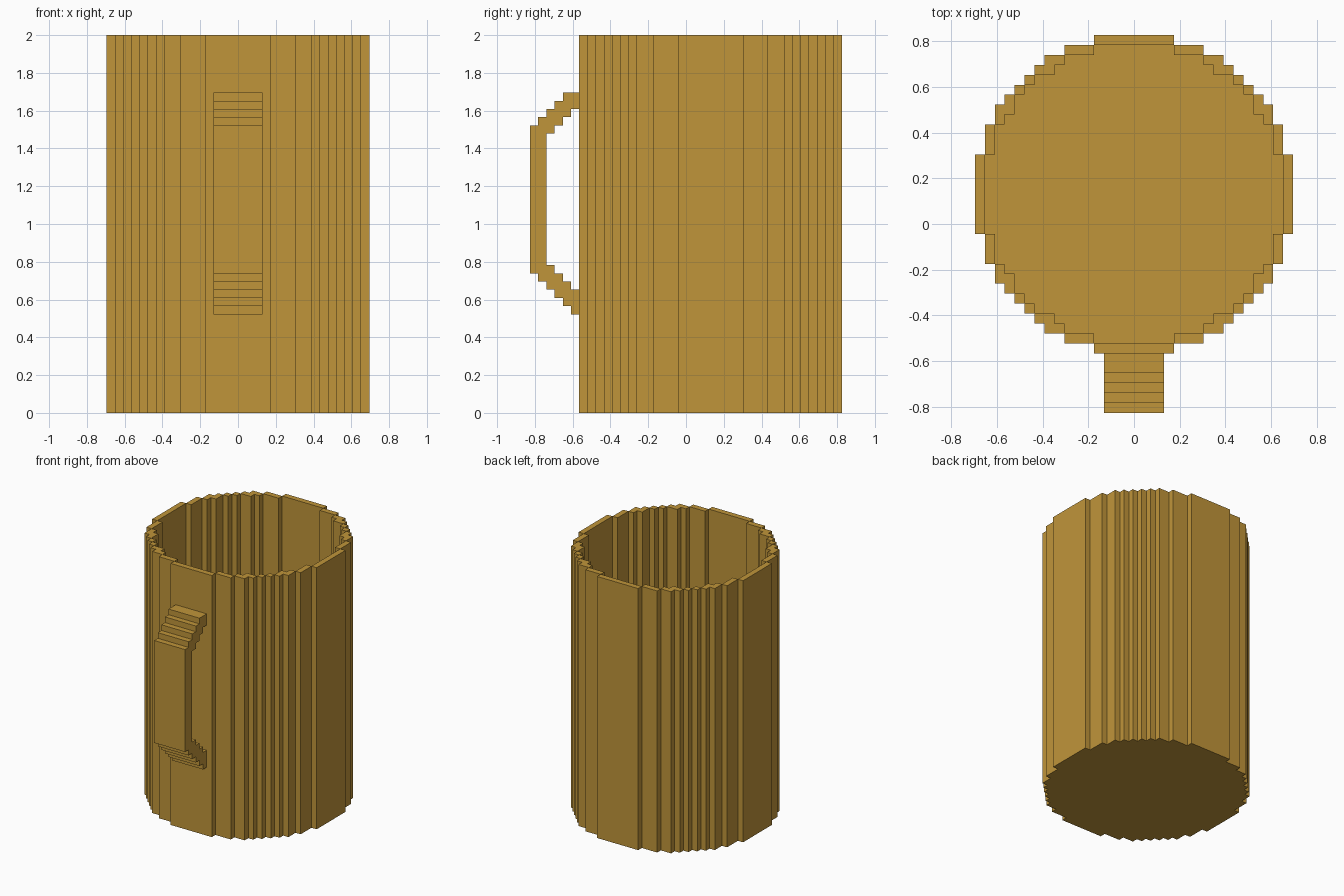
import bpy
import bmesh

if "Cube" in bpy.data.objects:
    bpy.data.objects.remove(bpy.data.objects["Cube"])

U = 2 / 46          # size of one block
HEIGHT = 46         # cup height in blocks
CUP_Y = 3           # cup centre, in blocks behind the origin

mat = bpy.data.materials.new("golden_brown")
mat.use_nodes = True
COLOR = (0.527, 0.301, 0.042, 1)
mat.diffuse_color = COLOR
mat.node_tree.nodes["Principled BSDF"].inputs["Base Color"].default_value = COLOR


def half_width(row, radius):
    """Blocks on each side of the axis in one row of a stepped disc."""
    d = row + 0.5
    return sum((i + 0.5) ** 2 + d * d < radius ** 2 for i in range(radius))


def runs(radius, key):
    """Join neighbouring rows that share the same key: [start, end, key]."""
    out = []
    for row in range(-radius, radius):
        k = key(row)
        if out and out[-1][2] == k:
            out[-1][1] = row + 1
        else:
            out.append([row, row + 1, k])
    return out


def stepped_circle(radius):
    right = []
    for y0, y1, w in runs(radius, lambda r: half_width(r, radius)):
        right += [(w, y0), (w, y1)]
    return right + [(-x, y) for x, y in reversed(right)]


def add_walls(bm, outline, z0, z1, inward=False):
    """Extrude an outline upwards and close its lower end."""
    low = [bm.verts.new((x, y, z0)) for x, y in outline]
    top = [bm.verts.new((x, y, z1)) for x, y in outline]
    n = len(outline)
    for i in range(n):
        j = (i + 1) % n
        quad = [low[i], low[j], top[j], top[i]]
        bm.faces.new(quad[::-1] if inward else quad)
    bm.faces.new(low if inward else low[::-1])


def finish(bm, name, offset_y=0):
    for v in bm.verts:
        v.co.y += offset_y
        v.co *= U
    mesh = bpy.data.meshes.new(name)
    bm.to_mesh(mesh)
    bm.free()
    mesh.materials.append(mat)
    obj = bpy.data.objects.new(name, mesh)
    bpy.context.collection.objects.link(obj)


# Cup: outer wall with base, inner wall with floor, and the rim between them
bm = bmesh.new()
add_walls(bm, stepped_circle(16), 0, HEIGHT)
add_walls(bm, stepped_circle(15), 1, HEIGHT, inward=True)
for y0, y1, (outer, inner) in runs(
        16, lambda r: (half_width(r, 16), half_width(r, 15))):
    spans = [(-outer, -inner), (inner, outer)] if inner else [(-outer, outer)]
    for x0, x1 in spans:
        corners = [(x0, y0), (x1, y0), (x1, y1), (x0, y1)]
        bm.faces.new([bm.verts.new((x, y, HEIGHT)) for x, y in corners])
finish(bm, "cup_body", CUP_Y)

# Handle: stepped side profile (y, z), its ends sunk half a block into the wall
profile = [(-12.5, 39), (-15, 39)]
for i in range(4):                       # outer upper steps
    profile += [(-15 - i, 38 - i), (-16 - i, 38 - i)]
profile += [(-19, 17)]
for i in range(5):                       # outer lower steps
    profile += [(-18 + i, 17 - i), (-18 + i, 16 - i)]
profile += [(-12.5, 12), (-12.5, 15)]
for i in range(3):                       # inner lower steps
    profile += [(-14 - i, 15 + i), (-14 - i, 16 + i)]
profile += [(-17, 18), (-17, 34)]
for i in range(3):                       # inner upper steps
    profile += [(-16 + i, 34 + i), (-16 + i, 35 + i)]
profile += [(-12.5, 37)]

bm = bmesh.new()
side = bm.faces.new([bm.verts.new((-3, y, z)) for y, z in profile])
extruded = bmesh.ops.extrude_face_region(bm, geom=[side], use_keep_orig=True)
for v in extruded["geom"]:
    if isinstance(v, bmesh.types.BMVert):
        v.co.x = 3
bmesh.ops.recalc_face_normals(bm, faces=bm.faces)
finish(bm, "handle")
